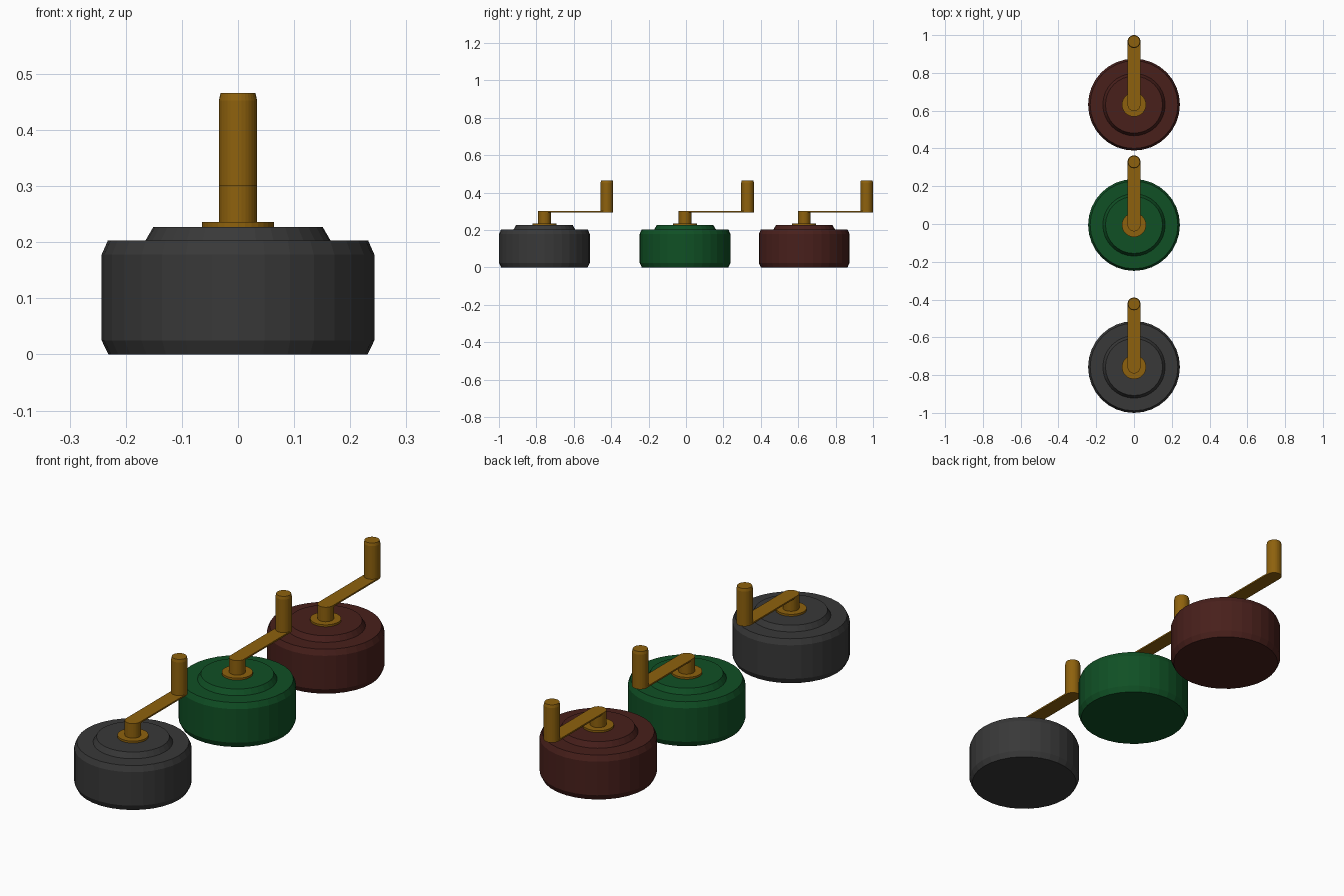
import bpy, bmesh, math
from mathutils import Vector

if "Cube" in bpy.data.objects:
    bpy.data.objects.remove(bpy.data.objects["Cube"])


def material(name, rgb):
    m = bpy.data.materials.new(name)
    m.diffuse_color = (*rgb, 1)
    m.use_nodes = True
    m.node_tree.nodes["Principled BSDF"].inputs["Base Color"].default_value = m.diffuse_color
    return m


def add_object(name, bm, mat):
    bmesh.ops.recalc_face_normals(bm, faces=bm.faces)
    mesh = bpy.data.meshes.new(name)
    bm.to_mesh(mesh)
    bm.free()
    mesh.materials.append(mat)
    obj = bpy.data.objects.new(name, mesh)
    bpy.context.collection.objects.link(obj)
    return obj


def turned(name, y, profile, sides, mat):
    """Closed lathe solid from (radius, z) points, with flat end caps."""
    bm = bmesh.new()
    rings = []
    for r, z in profile:
        rings.append([bm.verts.new((r * math.cos(2 * math.pi * i / sides),
                                    y + r * math.sin(2 * math.pi * i / sides), z))
                      for i in range(sides)])
    for a, b in zip(rings, rings[1:]):
        for i in range(sides):
            j = (i + 1) % sides
            bm.faces.new((a[i], a[j], b[j], b[i]))
    bm.faces.new(rings[0][::-1])
    bm.faces.new(rings[-1])
    return add_object(name, bm, mat)


def crank_arm(name, y0, y1, half_width, z0, z1, mat):
    """Flat bar with rounded ends."""
    bm = bmesh.new()
    n = 16
    outline = [(half_width * math.cos(math.pi * i / n),
                y1 + half_width * math.sin(math.pi * i / n)) for i in range(n + 1)]
    outline += [(-x, y0 + y1 - y) for x, y in outline]
    face = bm.faces.new([bm.verts.new((x, y, z0)) for x, y in outline])
    ext = bmesh.ops.extrude_face_region(bm, geom=[face], use_keep_orig=True)
    verts = [g for g in ext["geom"] if isinstance(g, bmesh.types.BMVert)]
    bmesh.ops.translate(bm, verts=verts, vec=Vector((0, 0, z1 - z0)))
    return add_object(name, bm, mat)


brass = material("brass", (0.27, 0.12, 0.004))
REACH = 0.334
reels = [
    ("black", -0.757, (0.04, 0.04, 0.04)),
    ("green", -0.005, (0.005, 0.08, 0.018)),
    ("brown", 0.632, (0.065, 0.014, 0.011)),
]

for colour, y, rgb in reels:
    mat = material(colour + "_body", rgb)
    # drum with chamfered rims and raised lid
    turned(colour + "_drum", y, [(0.231, 0), (0.243, 0.025), (0.243, 0.178),
                                 (0.232, 0.203), (0.165, 0.203), (0.151, 0.227)], 32, mat)
    # collar and shaft
    turned(colour + "_collar", y, [(0.064, 0.225), (0.064, 0.236)], 32, brass)
    turned(colour + "_shaft", y, [(0.034, 0.23), (0.034, 0.297)], 32, brass)
    # crank arm and handle
    crank_arm(colour + "_crank_arm", y, y + REACH, 0.034, 0.295, 0.302, brass)
    turned(colour + "_handle", y + REACH, [(0.034, 0.3), (0.034, 0.453), (0.031, 0.466)], 32, brass)
